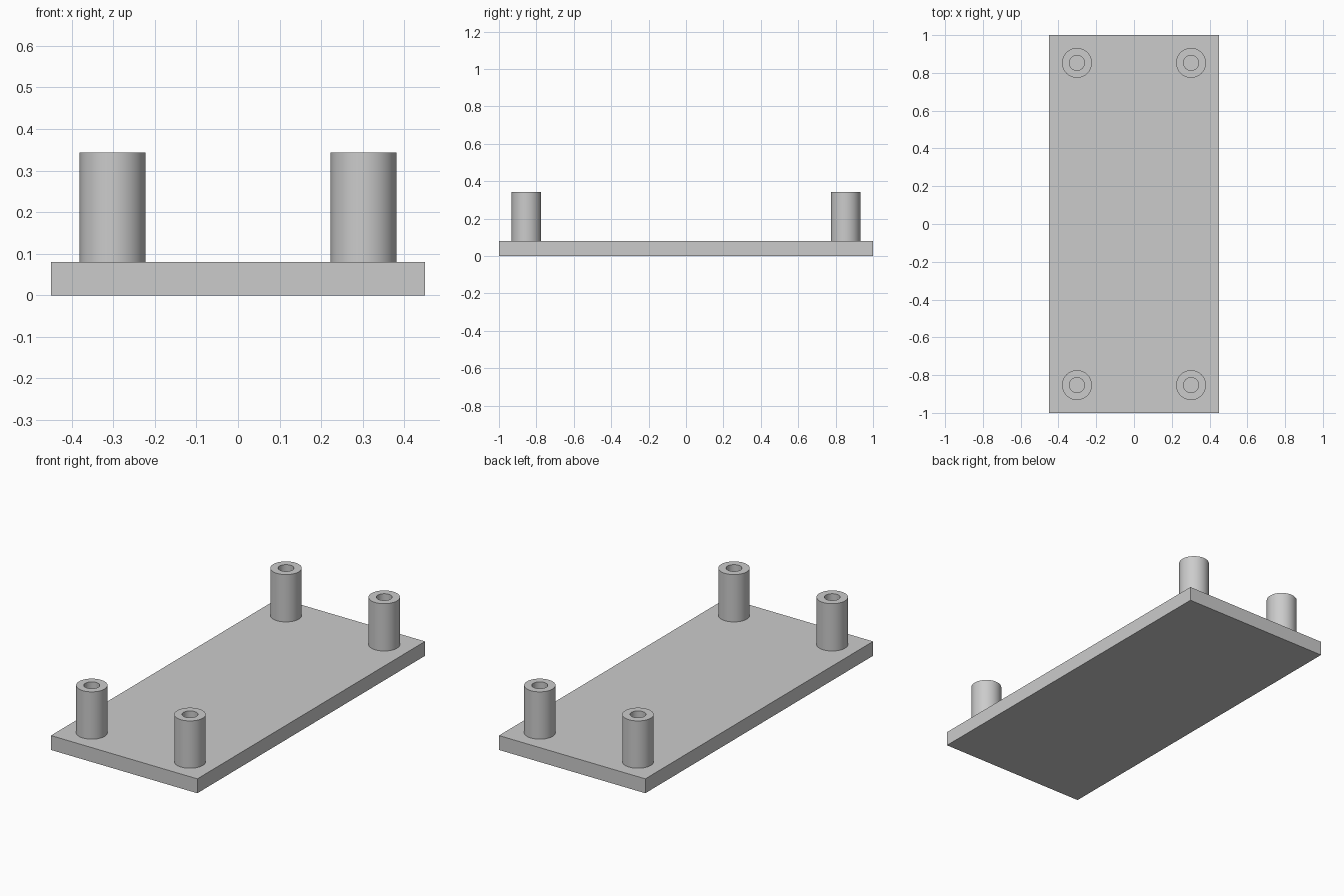
import bpy
import bmesh
import math

cube = bpy.data.objects.get("Cube")
if cube:
    bpy.data.objects.remove(cube, do_unlink=True)

WIDTH, LENGTH, THICK = 0.9, 2.0, 0.08
POST_X, POST_Y, POST_TOP = 0.302, 0.853, 0.343
OUTER, BORE = 0.079, 0.04
SEGMENTS = 64

grey = bpy.data.materials.new("light grey")
grey.use_nodes = True
colour = (0.6, 0.6, 0.6, 1)
grey.diffuse_color = colour
grey.node_tree.nodes["Principled BSDF"].inputs["Base Color"].default_value = colour


def add_object(name, bm, location):
    mesh = bpy.data.meshes.new(name)
    bmesh.ops.recalc_face_normals(bm, faces=bm.faces)
    bm.to_mesh(mesh)
    bm.free()
    mesh.materials.append(grey)
    obj = bpy.data.objects.new(name, mesh)
    obj.location = location
    bpy.context.collection.objects.link(obj)
    return obj


# Flat rectangular base plate
bm = bmesh.new()
bmesh.ops.create_cube(bm, size=1)
bmesh.ops.scale(bm, vec=(WIDTH, LENGTH, THICK), verts=bm.verts)
add_object("base_plate", bm, (0, 0, THICK / 2))


# Hollow standoff: a closed rectangular section spun about the vertical axis
def add_post(name, x, y):
    bm = bmesh.new()
    height = POST_TOP - THICK
    section = [(OUTER, 0), (OUTER, height), (BORE, height), (BORE, 0)]
    verts = [bm.verts.new((r, 0, z)) for r, z in section]
    edges = [bm.edges.new((verts[i - 1], verts[i])) for i in range(len(verts))]
    bmesh.ops.spin(bm, geom=verts + edges, cent=(0, 0, 0), axis=(0, 0, 1),
                   angle=math.tau, steps=SEGMENTS, use_merge=True)
    bmesh.ops.remove_doubles(bm, verts=bm.verts, dist=0.0001)
    post = add_object(name, bm, (x, y, THICK))
    bpy.ops.object.select_all(action="DESELECT")
    post.select_set(True)
    bpy.context.view_layer.objects.active = post
    bpy.ops.object.shade_smooth_by_angle(angle=math.radians(30))


# One post near each corner
for end, sy in (("front", -1), ("back", 1)):
    for side, sx in (("right", -1), ("left", 1)):
        add_post(f"{end}_{side}_post", sx * POST_X, sy * POST_Y)
